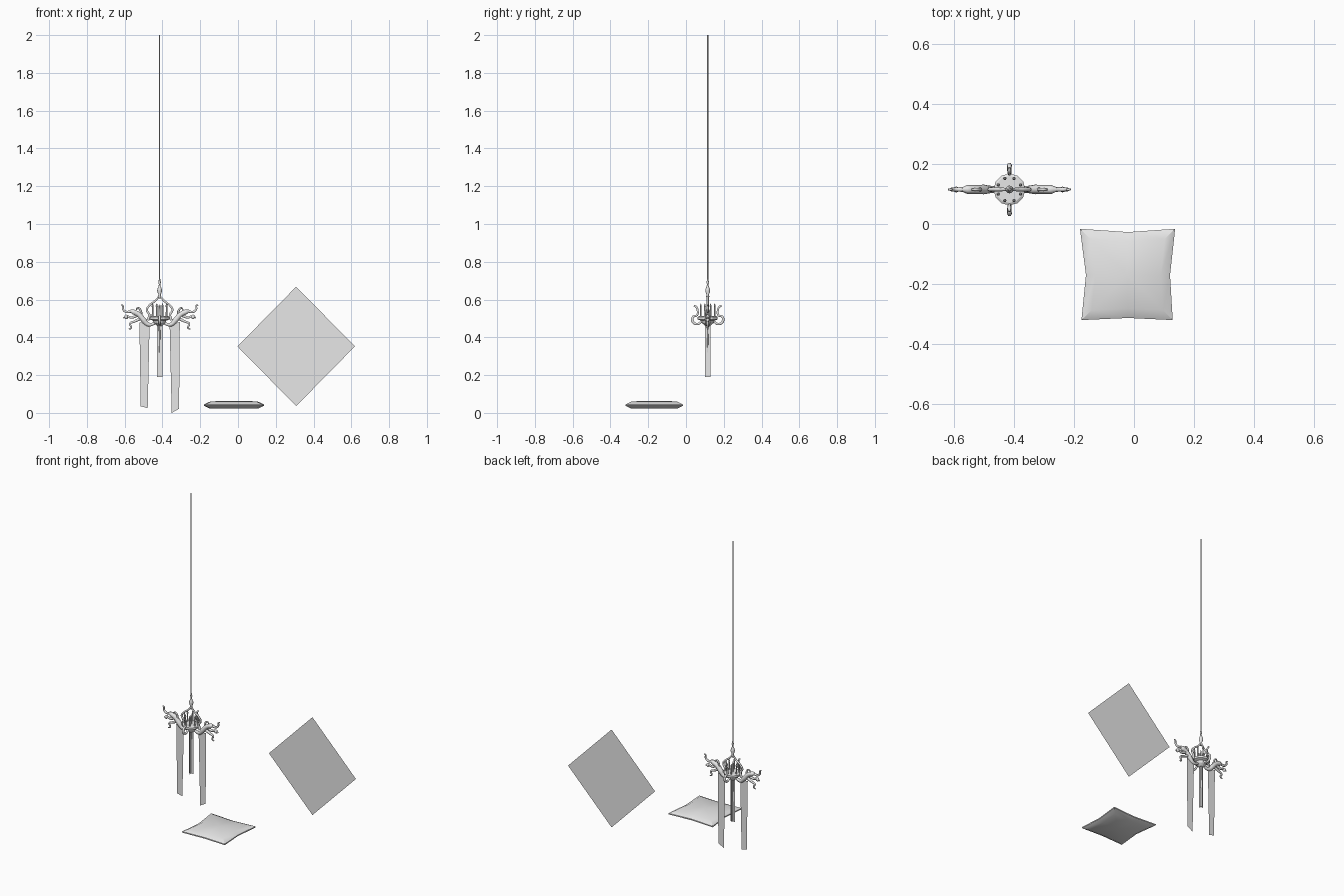
import bpy, bmesh, math
from mathutils import Vector

cube = bpy.data.objects.get("Cube")
if cube:
    bpy.data.objects.remove(cube, do_unlink=True)

CX, CY = -0.415, 0.115  # axis of the hanging ornament

grey = bpy.data.materials.new("light_grey")
grey.use_nodes = True
grey.diffuse_color = (0.8, 0.8, 0.8, 1)
grey.node_tree.nodes["Principled BSDF"].inputs["Base Color"].default_value = (0.8, 0.8, 0.8, 1)


def add_mesh(name, verts, faces, smooth=False):
    me = bpy.data.meshes.new(name)
    me.from_pydata(verts, [], faces)
    me.materials.append(grey)
    bm = bmesh.new()
    bm.from_mesh(me)
    bmesh.ops.recalc_face_normals(bm, faces=bm.faces)
    bm.to_mesh(me)
    bm.free()
    for p in me.polygons:
        p.use_smooth = smooth
    ob = bpy.data.objects.new(name, me)
    bpy.context.collection.objects.link(ob)
    return ob


def lathe(name, profile, x=CX, y=CY, sides=12, smooth=False):
    """Revolve (radius, height) pairs about a vertical axis."""
    verts, faces = [], []
    for r, z in profile:
        for i in range(sides):
            a = math.tau * i / sides
            verts.append((x + r * math.cos(a), y + r * math.sin(a), z))
    for k in range(len(profile) - 1):
        for i in range(sides):
            j = (i + 1) % sides
            a, b = k * sides, (k + 1) * sides
            faces.append((a + i, a + j, b + j, b + i))
    faces.append(tuple(range(sides)))
    faces.append(tuple(range((len(profile) - 1) * sides, len(profile) * sides)))
    return add_mesh(name, verts, faces, smooth)


def tube(name, points, direction):
    """Sweep a tapering tube through (distance, height, radius) points."""
    cu = bpy.data.curves.new(name, "CURVE")
    cu.dimensions = "3D"
    cu.bevel_depth = 1
    cu.bevel_resolution = 1
    cu.resolution_u = 5
    cu.use_fill_caps = True
    sp = cu.splines.new("BEZIER")
    sp.bezier_points.add(len(points) - 1)
    for bp, (d, z, r) in zip(sp.bezier_points, points):
        bp.co = Vector((CX + direction[0] * d, CY + direction[1] * d, z))
        bp.handle_left_type = bp.handle_right_type = "AUTO"
        bp.radius = r
    temp = bpy.data.objects.new(name, cu)
    bpy.context.collection.objects.link(temp)
    bpy.context.view_layer.update()
    me = bpy.data.meshes.new_from_object(temp.evaluated_get(bpy.context.evaluated_depsgraph_get()))
    bpy.data.objects.remove(temp, do_unlink=True)
    me.materials.clear()
    me.materials.append(grey)
    for p in me.polygons:
        p.use_smooth = True
    ob = bpy.data.objects.new(name, me)
    bpy.context.collection.objects.link(ob)
    return ob


# Hanging rod, finial and central spike
lathe("hanging_rod", [(0.003, 0.68), (0.003, 2.0)], sides=8)
lathe("finial", [(0.004, 0.605), (0.009, 0.615), (0.006, 0.625), (0.013, 0.645), (0.012, 0.655),
                 (0.006, 0.67), (0.004, 0.68), (0.007, 0.69), (0.004, 0.705), (0.002, 0.715)], smooth=True)
lathe("central_spike", [(0.002, 0.32), (0.004, 0.42), (0.006, 0.47), (0.004, 0.56), (0.001, 0.575)], sides=8)

# Round tray with a ring of posts
lathe("tray", [(0.012, 0.46), (0.03, 0.475), (0.035, 0.488), (0.053, 0.495),
               (0.053, 0.508), (0.045, 0.512)])
for i in range(8):
    a = math.tau * (i + 0.5) / 8
    lathe("post", [(0.005, 0.505), (0.004, 0.56), (0.006, 0.565), (0.002, 0.578)],
          CX + 0.04 * math.cos(a), CY + 0.04 * math.sin(a), 6)

# Mirrored side brackets in the shape of curling creatures
for s in (-1, 1):
    out = (s, 0)
    tube("hanger_arm", [(0.0, 0.62, 0.005), (0.025, 0.592, 0.006), (0.055, 0.568, 0.006),
                        (0.068, 0.545, 0.006), (0.055, 0.52, 0.007), (0.062, 0.49, 0.008)], out)
    tube("creature_body", [(0.02, 0.475, 0.007), (0.06, 0.468, 0.012), (0.085, 0.492, 0.016),
                           (0.11, 0.52, 0.015), (0.14, 0.535, 0.015), (0.158, 0.54, 0.007)], out)
    tube("creature_horn", [(0.15, 0.538, 0.008), (0.178, 0.535, 0.007), (0.194, 0.55, 0.006),
                           (0.195, 0.568, 0.005), (0.204, 0.572, 0.003)], out)
    tube("creature_foreleg", [(0.12, 0.515, 0.009), (0.15, 0.505, 0.007), (0.175, 0.512, 0.006),
                              (0.192, 0.503, 0.004)], out)
    tube("creature_hind_leg", [(0.1, 0.5, 0.01), (0.135, 0.483, 0.007), (0.157, 0.472, 0.006),
                               (0.15, 0.45, 0.005), (0.163, 0.443, 0.003)], out)
    tube("creature_crest", [(0.1, 0.51, 0.008), (0.1, 0.54, 0.006), (0.115, 0.555, 0.005),
                            (0.125, 0.545, 0.003)], out)
    lathe("creature_ball", [(0.003, 0.496), (0.009, 0.501), (0.01, 0.508), (0.008, 0.516), (0.002, 0.52)],
          CX + s * 0.177, CY, 8, True)

# Front and back scrolls
for s in (-1, 1):
    tube("scroll", [(0.01, 0.5, 0.006), (0.035, 0.482, 0.007), (0.055, 0.47, 0.007),
                    (0.08, 0.485, 0.008), (0.076, 0.51, 0.007), (0.057, 0.517, 0.006),
                    (0.053, 0.54, 0.006), (0.062, 0.562, 0.006), (0.073, 0.568, 0.005)], (0, s))

# Flat hanging ribbons
def ribbon(name, corners):
    return add_mesh(name, [(CX + x, CY + y, z) for x, y, z in corners], [(0, 1, 2, 3)])


ribbon("right_ribbon", [(-0.1, 0, 0.035), (-0.063, 0, 0.025), (-0.053, 0, 0.47), (-0.107, 0, 0.48)])
ribbon("left_ribbon", [(0.064, 0, 0.0), (0.103, 0, 0.022), (0.107, 0, 0.48), (0.053, 0, 0.47)])
for dx, dy in ((0.015, 0), (0, 0.015)):
    ribbon("centre_ribbon", [(-dx, -dy, 0.19), (dx, dy, 0.19), (dx, dy, 0.49), (-dx, -dy, 0.49)])

# Diamond panel
add_mesh("diamond_panel", [(0.308 + 0.311 * dx, 0.32, 0.352 + 0.316 * dz)
                           for dx, dz in ((-1, 0), (0, -1), (1, 0), (0, 1))], [(0, 1, 2, 3)])

# Cushion with pinched edges
rim = [(-0.18, -0.016), (-0.02, -0.027), (0.137, -0.016), (0.12, -0.17),
       (0.129, -0.32), (-0.02, -0.313), (-0.175, -0.32), (-0.16, -0.17)]
cx, cy = -0.02, -0.17
verts = []
for scale, z in ((0.8, 0.022), (1.0, 0.038), (1.0, 0.045), (0.78, 0.061)):
    verts += [(cx + (x - cx) * scale, cy + (y - cy) * scale, z) for x, y in rim]
verts += [(cx, cy, 0.022), (cx, cy, 0.064)]
faces = []
for i in range(8):
    j = (i + 1) % 8
    faces += [(k + i, k + j, k + 8 + j, k + 8 + i) for k in (0, 8, 16)]
    faces += [(32, j, i), (33, 24 + i, 24 + j)]
cushion = add_mesh("cushion", verts, faces, True)
bpy.context.view_layer.objects.active = cushion
cushion.select_set(True)
bpy.ops.object.shade_smooth_by_angle(angle=math.radians(35))
